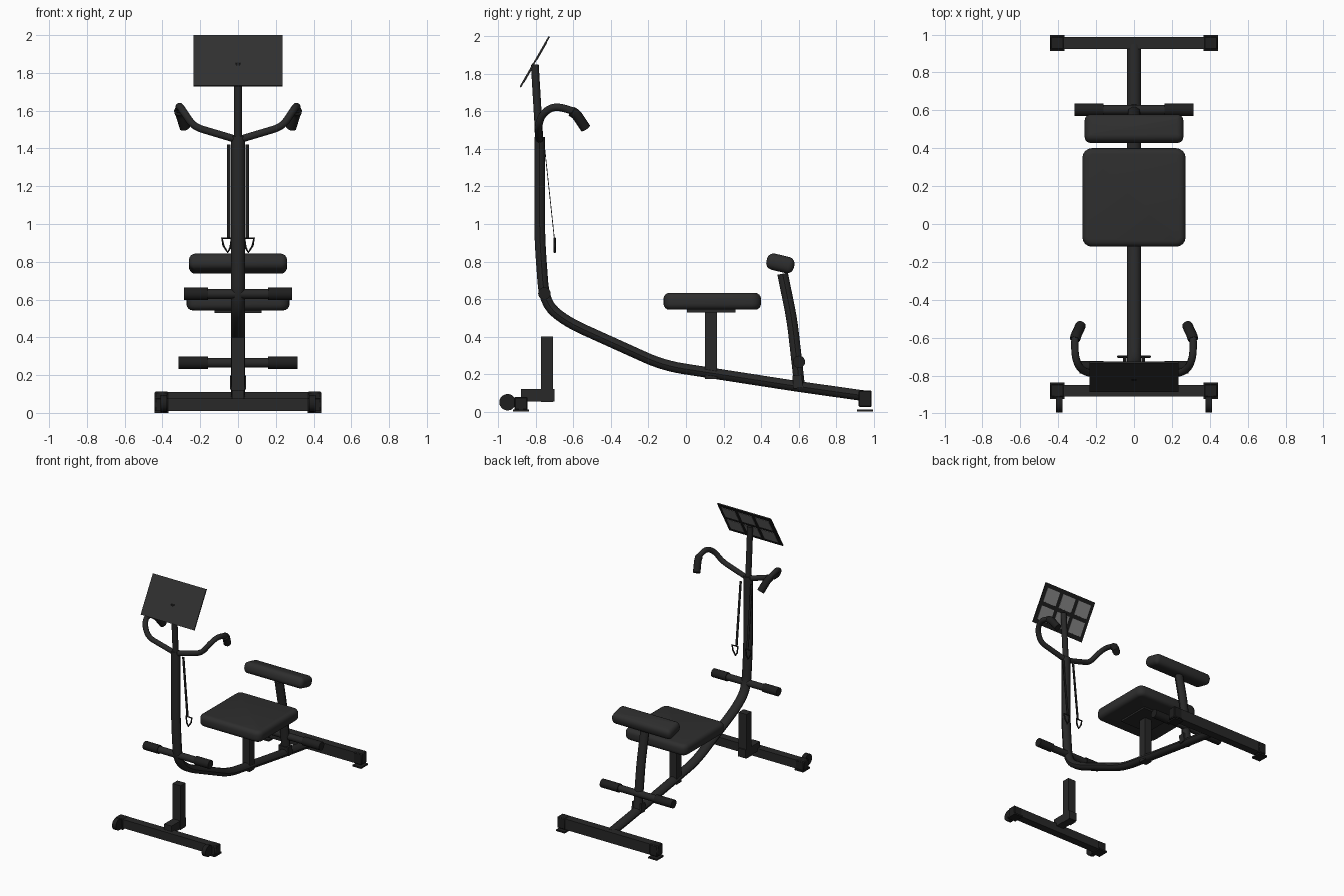
import bpy, bmesh, math
from mathutils import Vector, Matrix

if "Cube" in bpy.data.objects:
    bpy.data.objects.remove(bpy.data.objects["Cube"])


def material(name, value):
    m = bpy.data.materials.new(name)
    m.diffuse_color = (value, value, value, 1)
    m.use_nodes = True
    m.node_tree.nodes["Principled BSDF"].inputs["Base Color"].default_value = m.diffuse_color
    return m


STEEL = material("charcoal steel", 0.021)
PAD = material("dark grey padding", 0.027)
RUBBER = material("black rubber", 0.013)
PANEL = material("panel grey", 0.030)
CELL = material("light grey cell", 0.25)


def finish(obj, name, mat):
    obj.name = name
    obj.data.materials.clear()
    obj.data.materials.append(mat)
    bpy.ops.object.select_all(action='DESELECT')
    obj.select_set(True)
    bpy.context.view_layer.objects.active = obj
    bpy.ops.object.shade_smooth_by_angle(angle=math.radians(40))
    return obj


def box(name, centre, size, mat, tilt=0.0, bevel=0.0, segments=1, upright=0.0):
    """Box tilted about x; upright rounds the vertical corners first."""
    bm = bmesh.new()
    bmesh.ops.create_cube(bm, size=1.0)
    bmesh.ops.scale(bm, vec=size, verts=bm.verts)
    if upright:
        edges = [e for e in bm.edges
                 if abs(e.verts[0].co.z - e.verts[1].co.z) > size[2] * 0.5]
        bmesh.ops.bevel(bm, geom=edges, offset=upright, segments=4,
                        profile=0.5, affect='EDGES')
    if bevel:
        edges = [e for e in bm.edges if e.calc_face_angle(0) > 0.7]
        bmesh.ops.bevel(bm, geom=edges, offset=bevel, segments=segments,
                        profile=0.5, affect='EDGES')
    bm.transform(Matrix.Translation(centre) @ Matrix.Rotation(tilt, 4, 'X'))
    mesh = bpy.data.meshes.new(name)
    bm.to_mesh(mesh)
    bm.free()
    obj = bpy.data.objects.new(name, mesh)
    bpy.context.collection.objects.link(obj)
    return finish(obj, name, mat)


def rod(name, x0, x1, y, z, r, mat, sides=20):
    bpy.ops.mesh.primitive_cylinder_add(
        vertices=sides, radius=r, depth=abs(x1 - x0),
        location=((x0 + x1) / 2, y, z), rotation=(0, math.pi / 2, 0))
    return finish(bpy.context.object, name, mat)


def rounded(points, radius, steps=6):
    """Replace the inner corners of a path with short arcs."""
    pts = [Vector(p) for p in points]
    out = [pts[0]]
    for a, b, c in zip(pts, pts[1:], pts[2:]):
        p = b + (a - b).normalized() * min(radius, (a - b).length * 0.48)
        q = b + (c - b).normalized() * min(radius, (c - b).length * 0.48)
        for i in range(steps + 1):
            t = i / steps
            out.append(p * (1 - t) ** 2 + b * 2 * t * (1 - t) + q * t * t)
    return out + [pts[-1]]


def tube(name, points, r, mat, bend=0.0, widen=1.0, closed=False):
    path = rounded(points, bend) if bend else [Vector(p) for p in points]
    curve = bpy.data.curves.new(name, 'CURVE')
    curve.dimensions = '3D'
    curve.bevel_depth = r
    curve.bevel_resolution = 3
    curve.use_fill_caps = True
    spline = curve.splines.new('POLY')
    spline.points.add(len(path) - 1)
    for sp, p in zip(spline.points, path):
        sp.co = (*p, 1)
    spline.use_cyclic_u = closed
    obj = bpy.data.objects.new(name, curve)
    bpy.context.collection.objects.link(obj)
    bpy.ops.object.select_all(action='DESELECT')
    obj.select_set(True)
    bpy.context.view_layer.objects.active = obj
    bpy.ops.object.convert(target='MESH')
    obj = bpy.context.object
    for v in obj.data.vertices:
        v.co.x *= widen
    return finish(obj, name, mat)


# Main frame: rear beam, sloping beam and upright in one bent tube
tube("main_frame", [(0, .945, .085), (0, .59, .135), (0, -.12, .245), (0, -.64, .48),
                    (0, -.755, .58), (0, -.78, .92), (0, -.78, 1.465)],
     .030, STEEL, bend=.11, widen=1.22)
tube("display_post", [(0, -.78, 1.42), (0, -.806, 1.85)], .022, STEEL)

# Seat with its post and mounting plate
box("seat_post", (0, .133, .36), (.062, .062, .37), STEEL)
box("seat_plate", (0, .135, .537), (.25, .26, .016), STEEL)
box("seat", (0, .14, .588), (.545, .52, .09), PAD, bevel=.032, segments=4, upright=.05)

# Rear support and chest pad
tube("pad_support", [(0, .605, .14), (0, .565, .49), (0, .515, .735)],
     .030, STEEL, bend=.08, widen=1.15)
box("support_bracket", (0, .595, .16), (.085, .05, .07), STEEL, tilt=.1)
box("rear_pad", (0, .503, .79), (.52, .15, .088), PAD,
    tilt=-.24, bevel=.036, segments=4, upright=.03)

# Foot rollers, front and rear
for label, y, z, half in (("front", -.755, .63, .287), ("rear", .602, .265, .314)):
    rod(label + "_roller_bar", -half + .02, half - .02, y, z, .026, STEEL)
    for s in (-1, 1):
        rod(label + "_roller_grip", s * .16, s * half, y, z, .033, RUBBER)

# Stabilisers with end caps and foot plates
for label, y, z in (("front", -.88, .043), ("rear", .955, .068)):
    h = .068 if label == "front" else .085
    box(label + "_stabiliser", (0, y, z), (.87, .062, h), STEEL)
    for s in (-1, 1):
        box(label + "_end_cap", (s * .405, y, z), (.072, .07, h + .004), RUBBER, bevel=.006)
        box(label + "_foot", (s * .405, y, .006), (.076, .086, .012), RUBBER)

# Separate front stand and transport wheels
box("stand_arm", (0, -.79, .088), (.066, .18, .066), STEEL)
box("stand_upright", (0, -.741, .225), (.07, .062, .35), STEEL)
for s in (-1, 1):
    rod("transport_wheel", s * .377, s * .411, -.951, .05, .044, RUBBER)
    box("wheel_bracket", (s * .394, -.92, .05), (.03, .05, .04), STEEL)

# Handlebars with angled grips
for s in (-1, 1):
    tube("handlebar", [(0, -.78, 1.445), (s * .235, -.79, 1.515), (s * .285, -.765, 1.59),
                       (s * .312, -.70, 1.63), (s * .312, -.59, 1.60),
                       (s * .30, -.572, 1.57)], .020, STEEL, bend=.05)
    tube("hand_grip", [(s * .312, -.61, 1.60), (s * .305, -.585, 1.585),
                       (s * .281, -.535, 1.51)], .028, RUBBER, bend=.02)

# Pull straps ending in ring handles
for s in (-1, 1):
    top, low = Vector((s * .048, -.755, 1.42)), Vector((s * .048, -.702, .925))
    d = low - top
    box("pull_strap", (top + low) / 2, (.018, .004, d.length), RUBBER,
        tilt=math.atan2(d.y, -d.z))
    tube("strap_ring", [(s * .035, -.70, .925), (s * .085, -.70, .925),
                        (s * .077, -.70, .885), (s * .055, -.70, .85),
                        (s * .04, -.70, .875)], .006, RUBBER, closed=True)

# Tilted display panel with six cells on the rider's side
TILT = math.radians(60.2)
CENTRE = Vector((0, -.807, 1.865))


def on_panel(x, v, depth):
    return CENTRE + Matrix.Rotation(TILT, 3, 'X') @ Vector((x, v, depth))


box("display_panel", CENTRE, (.47, .31, .007), PANEL, tilt=TILT)
box("panel_back", on_panel(0, 0, -.0045), (.47, .31, .002), RUBBER, tilt=TILT)
box("panel_stud", on_panel(0, -.02, .004), (.03, .012, .004), RUBBER, tilt=TILT)
for col in (-1, 0, 1):
    for row in (-1, 1):
        box("display_cell", on_panel(col * .148, row * .069, -.0065),
            (.118, .108, .003), CELL, tilt=TILT)
